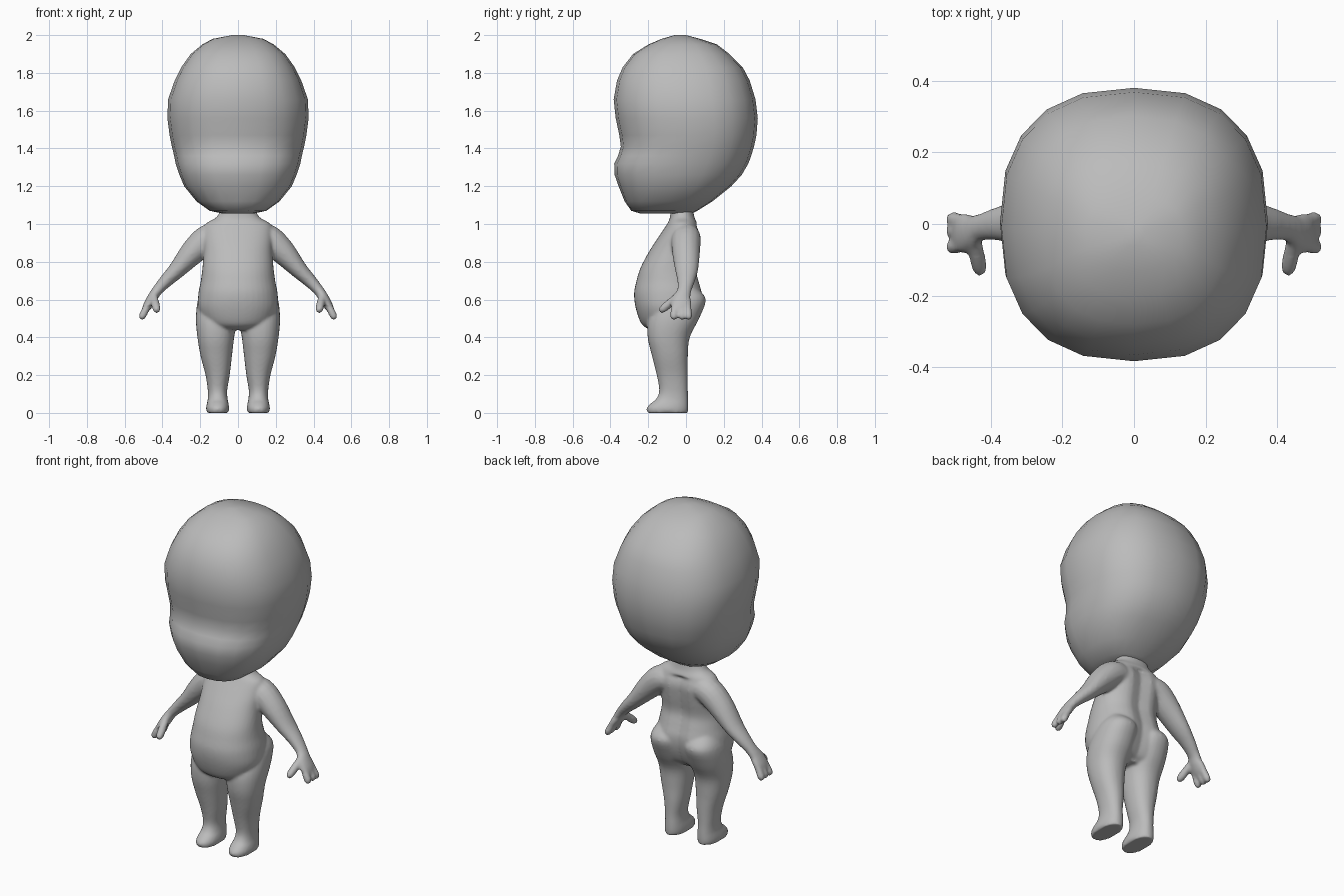
import bpy, bmesh, math
from mathutils import Vector

if "Cube" in bpy.data.objects:
    bpy.data.objects.remove(bpy.data.objects["Cube"])

skin = bpy.data.materials.new("plain grey")
skin.diffuse_color = (0.5, 0.5, 0.5, 1)
skin.use_nodes = True
skin.node_tree.nodes["Principled BSDF"].inputs["Base Color"].default_value = skin.diffuse_color


def ellipse(seg, n=2.0):
    """Unit superellipse, starting at the back."""
    pts = []
    for i in range(seg):
        a = math.pi / 2 + 2 * math.pi * i / seg
        c, s = math.cos(a), math.sin(a)
        pts.append((math.copysign(abs(c) ** (2 / n), c), math.copysign(abs(s) ** (2 / n), s)))
    return pts


def densify(rows, k=4):
    """Catmull-Rom interpolation of section parameters."""
    out = []
    for i in range(len(rows) - 1):
        quad = zip(rows[max(i - 1, 0)], rows[i], rows[i + 1], rows[min(i + 2, len(rows) - 1)])
        quad = list(quad)
        for j in range(k):
            t = j / k
            out.append([0.5 * (2 * b + (c - a) * t + (2 * a - 5 * b + 4 * c - d) * t * t
                               + (3 * b - a - 3 * c + d) * t ** 3) for a, b, c, d in quad])
    out.append(list(rows[-1]))
    return out


def skin_rings(bm, rings):
    rows = [[bm.verts.new(p) for p in r] for r in rings]
    n = len(rows[0])
    for a, b in zip(rows, rows[1:]):
        for i in range(n):
            bm.faces.new((a[i], a[(i + 1) % n], b[(i + 1) % n], b[i]))
    bm.faces.new(rows[0])
    bm.faces.new(rows[-1])


def level_ring(z, x0, x1, y0, y1, seg=28, n=2.2):
    return [Vector(((x0 + x1) / 2 + u * (x1 - x0) / 2, (y0 + y1) / 2 + v * (y1 - y0) / 2, z))
            for u, v in ellipse(seg, n)]


def limb(bm, rows, side):
    """Sections of x, y, z, half thickness, half depth along a path."""
    rows = densify(rows)
    cs = [Vector(r[:3]) for r in rows]
    rings = []
    for i, r in enumerate(rows):
        d = (cs[min(i + 1, len(cs) - 1)] - cs[max(i - 1, 0)]).normalized()
        up = d.cross(Vector((0, 1, 0))).normalized()
        across = up.cross(d)
        ring = [cs[i] + up * u * r[3] + across * v * r[4] for u, v in ellipse(16)]
        rings.append([Vector((p.x * side, p.y, p.z)) for p in ring])
    skin_rings(bm, rings)


def digit(bm, a, b, r, side):
    a, b = Vector(a), Vector(b)
    limb(bm, [(*a.lerp(b, t), r * s, r * s) for t, s in
              ((0, 0.9), (0.4, 1), (0.75, 1), (0.93, 0.75), (1, 0.3))], side)


def finish(bm, name):
    bmesh.ops.recalc_face_normals(bm, faces=bm.faces)
    for f in bm.faces:
        f.smooth = True
    me = bpy.data.meshes.new(name)
    bm.to_mesh(me)
    bm.free()
    me.materials.append(skin)
    ob = bpy.data.objects.new(name, me)
    bpy.context.collection.objects.link(ob)
    return ob


# head: z, half width, front y, back y
head = [(1.055, .08, -.24, .03), (1.07, .15, -.29, .06), (1.12, .22, -.325, .14),
        (1.20, .285, -.357, .24), (1.26, .31, -.378, .295), (1.32, .33, -.38, .33),
        (1.36, .338, -.36, .345), (1.41, .35, -.345, .36), (1.47, .362, -.353, .373),
        (1.56, .374, -.372, .38), (1.66, .37, -.383, .368), (1.76, .335, -.365, .337),
        (1.83, .30, -.335, .30), (1.90, .25, -.28, .23), (1.95, .19, -.2, .165),
        (1.98, .135, -.13, .075), (2.0, .03, -.06, 0)]
bm = bmesh.new()
skin_rings(bm, [level_ring(z, -w, w, f, b, 20, 2.45) for z, w, f, b in head])
finish(bm, "head")

# torso with neck and a shallow groove down the back
torso = [(.44, .1, -.19, 0), (.47, .17, -.235, .05), (.55, .21, -.265, .085),
         (.63, .21, -.275, .095), (.70, .197, -.262, .078), (.77, .188, -.24, .062),
         (.86, .182, -.192, .075), (.94, .185, -.14, .082), (1.0, .172, -.1, .06),
         (1.035, .115, -.085, .045), (1.09, .085, -.08, .035)]
bm = bmesh.new()
rings = [level_ring(z, -w, w, f, b, 40) for z, w, f, b in densify(torso)]
for ring in rings:
    for p in ring:
        if p.y > 0 and p.z < 1.0:
            p.y -= 0.025 * math.exp(-(p.x / 0.05) ** 2)
skin_rings(bm, rings)

# leg and foot: z, inner x, outer x, front y, back y
leg = [(0, .05, .166, -.205, .01), (.025, .047, .169, -.209, .013), (.05, .05, .165, -.187, .013),
       (.075, .055, .16, -.157, .012), (.12, .057, .16, -.142, .01), (.2, .044, .172, -.155, .01),
       (.3, .032, .198, -.18, .01), (.4, .02, .215, -.203, .02), (.5, .005, .223, -.2, .07),
       (.6, .01, .212, -.15, .105), (.66, .03, .18, -.1, .06)]
# arm and palm
arm = [(.07, 0, .93, .065, .065), (.15, 0, .927, .075, .078), (.23, 0, .86, .069, .075),
       (.32, .003, .76, .047, .062), (.38, 0, .70, .036, .047), (.43, -.01, .645, .028, .038),
       (.455, -.023, .605, .028, .05), (.48, -.025, .565, .024, .056), (.495, -.022, .54, .016, .046)]
for side in (-1, 1):
    skin_rings(bm, [[Vector((p.x * side, p.y, p.z)) for p in level_ring(*r)] for r in densify(leg)])
    limb(bm, arm, side)
    for y0, y1 in ((-.058, -.066), (-.022, -.02), (.008, .015)):
        digit(bm, (.475, y0, .575), (.515, y1, .495), .02, side)
    digit(bm, (.447, -.04, .62), (.428, -.14, .535), .022, side)
body = finish(bm, "body")

# melt the overlapping limbs into one smooth skin
rm = body.modifiers.new("blend", "REMESH")
rm.mode = 'VOXEL'
rm.voxel_size = 0.008
rm.use_smooth_shade = True
sm = body.modifiers.new("soften", "SMOOTH")
sm.factor = 0.5
sm.iterations = 7
